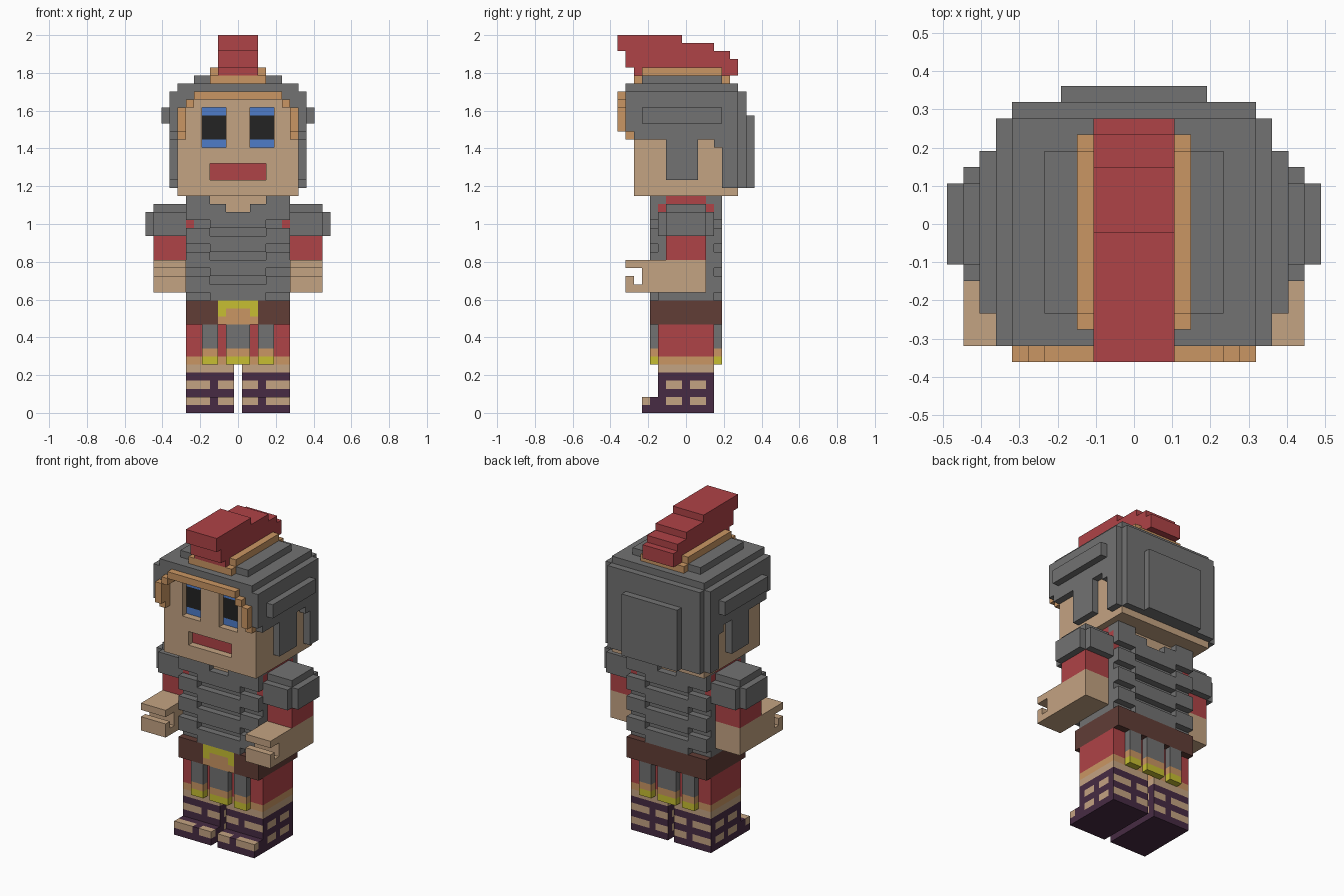
import bpy
import bmesh

cube = bpy.data.objects.get("Cube")
if cube:
    bpy.data.objects.remove(cube, do_unlink=True)

U = 2 / 47  # one block


def linear(c):
    return c / 12.92 if c <= 0.04045 else ((c + 0.055) / 1.055) ** 2.4


def material(name, code):
    rgb = [linear(int(code[i:i + 2], 16) / 255) for i in (0, 2, 4)]
    m = bpy.data.materials.new(name)
    m.use_nodes = True
    m.diffuse_color = (*rgb, 1)
    bsdf = m.node_tree.nodes["Principled BSDF"]
    bsdf.inputs["Base Color"].default_value = (*rgb, 1)
    bsdf.inputs["Roughness"].default_value = 0.9
    return m


MATS = {n: material(n, c) for n, c in {
    "steel": "727272", "red": "AF4347", "skin": "C4A382", "bronze": "CA9663",
    "yellow": "C7BF32", "brown": "613D36", "purple": "472B43",
    "blue": "4E7CC9", "black": "232323"}.items()}


def blocks(name, boxes, sides=(1, -1), rule=None):
    """Paint boxes (x0,x1,y0,y1,z0,z1,colour) in block units; colour None carves.
    Boxes are repeated on each x side; rule(x,y,z,axis) may recolour a face."""
    cells = {}
    for x0, x1, y0, y1, z0, z1, colour in boxes:
        for i in range(round(x0 + .5), round(x1 + .5)):
            for j in range(round(y0 + .5), round(y1 + .5)):
                for k in range(z0, z1):
                    for s in sides:
                        if colour:
                            cells[(i * s, j, k)] = colour
                        else:
                            cells.pop((i * s, j, k), None)
    bm = bmesh.new()
    verts, used = {}, []

    def vert(p):
        if p not in verts:
            verts[p] = bm.verts.new((p[0] * U / 2, p[1] * U / 2, (p[2] + 1) * U / 2))
        return verts[p]

    # Only the outer skin of the painted blocks gets faces
    for cell, colour in cells.items():
        for axis in range(3):
            for d in (1, -1):
                near = list(cell)
                near[axis] += d
                if tuple(near) in cells:
                    continue
                quad = []
                for a, b in ((-1, -1), (1, -1), (1, 1), (-1, 1))[::d]:
                    p = [2 * c for c in cell]
                    p[axis] += d
                    p[(axis + 1) % 3] += a
                    p[(axis + 2) % 3] += b
                    quad.append(vert(tuple(p)))
                face = bm.faces.new(quad)
                tone = (rule and rule(abs(cell[0]), cell[1], cell[2], axis)) or colour
                if tone not in used:
                    used.append(tone)
                face.material_index = used.index(tone)
    # Merge flat areas of one colour into large faces
    bmesh.ops.dissolve_limit(bm, angle_limit=0.01, verts=bm.verts[:],
                             edges=bm.edges[:], delimit={'MATERIAL'})
    mesh = bpy.data.meshes.new(name)
    bm.to_mesh(mesh)
    bm.free()
    for tone in used:
        mesh.materials.append(MATS[tone])
    obj = bpy.data.objects.new(name, mesh)
    bpy.context.collection.objects.link(obj)
    return obj


FRONT_BACK = ((-4.5, -3.5), (3.5, 4.5))

# Head with sunken eyes and mouth
blocks("head", [
    (-7.5, 7.5, -6.5, 6.5, 27, 40, "skin"),
    (1.5, 4.5, -6.5, -5.5, 33, 38, None),
    (1.5, 4.5, -5.5, -4.5, 33, 38, "blue"),
    (1.5, 4.5, -5.5, -4.5, 34, 37, "black"),
    (-3.5, 3.5, -6.5, -5.5, 29, 31, None),
    (-3.5, 3.5, -5.5, -4.5, 29, 31, "red"),
])

# Helmet: crown, sides, cheek guards, back plates
blocks("helmet", [
    (-7.5, 7.5, -7.5, 6.5, 40, 41, "steel"),
    (-5.5, 5.5, -5.5, 4.5, 41, 42, "steel"),
    (-3.5, 3.5, -5.5, 4.5, 41, 42, None),
    (7.5, 8.5, -7.5, 6.5, 35, 40, "steel"),
    (7.5, 8.5, -6.5, 6.5, 34, 35, "steel"),
    (7.5, 8.5, -2.5, 1.5, 29, 34, "steel"),
    (7.5, 8.5, 3.5, 6.5, 33, 34, "steel"),
    (7.5, 8.5, 4.5, 6.5, 28, 33, "steel"),
    (8.5, 9.5, -5.5, 4.5, 36, 38, "steel"),
    (-7.5, 7.5, 6.5, 7.5, 28, 40, "steel"),
    (-4.5, 4.5, 7.5, 8.5, 28, 37, "steel"),
    (6.5, 7.5, -7.5, -6.5, 38, 40, "steel"),
    (5.5, 6.5, -7.5, -6.5, 39, 40, "steel"),
])

# Bronze brow arch and crest holder
blocks("helmet_brow", [
    (-5.5, 5.5, -8.5, -6.5, 39, 40, "bronze"),
    (5.5, 6.5, -8.5, -6.5, 38, 39, "bronze"),
    (6.5, 7.5, -8.5, -6.5, 35, 38, "bronze"),
    (6.5, 7.5, -7.5, -6.5, 34, 35, "bronze"),
])
blocks("crest_holder", [
    (-3.5, 3.5, -6.5, 5.5, 41, 42, "bronze"),
    (-3.5, 3.5, -5.5, 4.5, 42, 43, "bronze"),
    (-2.5, 2.5, -6.5, 5.5, 42, 43, None),
])

# Stepped crest: front, back, bottom, top of each layer
blocks("crest", [(-2.5, 2.5, y0, y1, z0, z1, "red") for y0, y1, z0, z1 in (
    (-6.5, 6.5, 42, 43), (-7.5, 6.5, 43, 44), (-7.5, 5.5, 44, 45),
    (-8.5, 3.5, 45, 46), (-8.5, -0.5, 46, 47))])

# Torso core with red sides and bare neck, then banded armour front and back
torso = [
    (-6.5, 6.5, -3.5, 3.5, 14, 27, "steel"),
    (5.5, 6.5, -3.5, 3.5, 22, 26, "red"),
    (5.5, 6.5, -2.5, 2.5, 26, 27, "red"),
    (-3.5, 3.5, -3.5, 3.5, 25, 27, "skin"),
]
for y0, y1 in FRONT_BACK:
    torso.append((-6.5, 6.5, y0, y1, 14, 27, "steel"))
    for z in (14, 17, 20, 23):
        torso.append((3.5, 6.5, y0, y1, z, z + 1, None))
    for z in (16, 19, 22):
        torso.append((-3.5, 3.5, y0, y1, z, z + 1, None))
    torso.append((-3.5, 3.5, y0, y1, 26, 27, None))
    torso.append((-1.5, 1.5, y0, y1, 25, 26, None))
blocks("torso_armour", torso)

# Belt with buckle
blocks("belt", [
    (-6.5, 6.5, -4.5, 4.5, 11, 14, "brown"),
    (-2.5, 2.5, -4.5, -3.5, 11, 14, "yellow"),
    (-1.5, 1.5, -4.5, -3.5, 12, 13, "bronze"),
    (-2.5, 2.5, -4.5, -3.5, 11, 12, "bronze"),
])

# Tunic skirt and hanging straps
blocks("skirt", [(-6.5, 6.5, -3.5, 3.5, 7, 11, "red")])
straps = []
for y0, y1 in FRONT_BACK:
    for x0, x1 in ((-1.5, 1.5), (2.5, 4.5)):
        for z0, z1, tone in ((8, 11, "steel"), (7, 8, "bronze"), (6, 7, "yellow")):
            straps.append((x0, x1, y0, y1, z0, z1, tone))
blocks("skirt_straps", straps)


# Sandal lacing: broken skin rows between purple bands
def lacing(x, y, z, axis):
    if z not in (1, 3) or axis == 2 and y != -5:
        return None
    if y == -5 or (axis == 1 and y != -4):
        return "skin" if x != 3 else None
    return "skin" if axis == 0 and abs(y) in (1, 2) else None


for label, s in (("left", 1), ("right", -1)):
    blocks(label + "_leg", [
        (0.5, 6.5, -3.5, 3.5, 6, 7, "bronze"),
        (0.5, 6.5, -3.5, 3.5, 5, 6, "skin"),
        (0.5, 6.5, -3.5, 3.5, 0, 5, "purple"),
        (0.5, 6.5, -5.5, -3.5, 0, 2, "purple"),
    ], (s,), lacing)
    blocks(label + "_arm", [
        (6.5, 10.5, -2.5, 2.5, 19, 22, "red"),
        (6.5, 10.5, -7.5, 2.5, 15, 19, "skin"),
        (6.5, 10.5, -7.5, -5.5, 17, 18, None),
        (6.5, 10.5, -6.5, -5.5, 16, 17, None),
    ], (s,))
    blocks(label + "_shoulder_guard", [
        (6.5, 10.5, -3.5, 3.5, 22, 25, "steel"),
        (6.5, 10.5, -2.5, 2.5, 25, 26, "steel"),
        (10.5, 11.5, -2.5, 2.5, 22, 25, "steel"),
    ], (s,))
